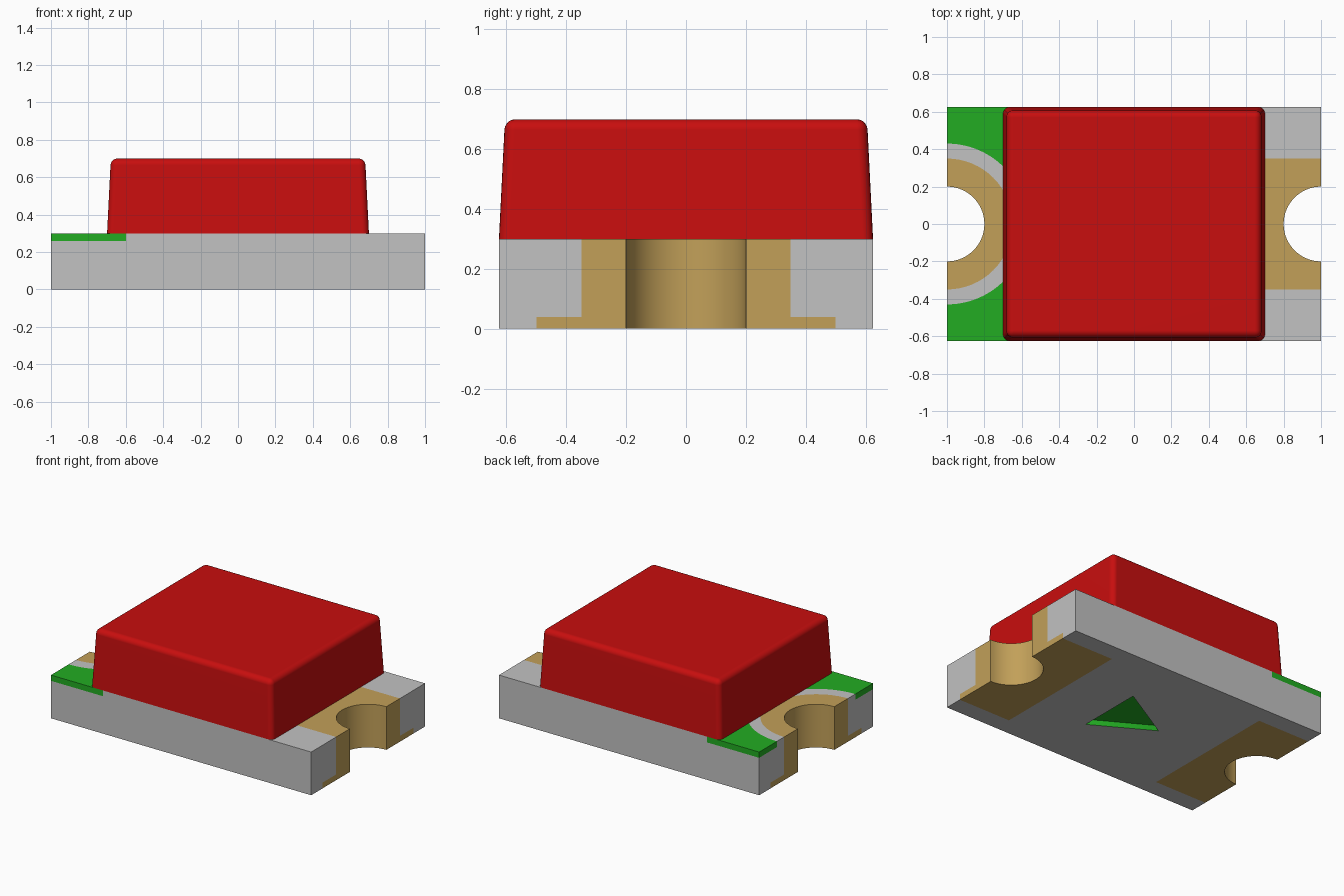
import bpy, bmesh, math

cube = bpy.data.objects.get("Cube")
if cube:
    bpy.data.objects.remove(cube, do_unlink=True)


def material(name, srgb):
    lin = [((c / 255 + 0.055) / 1.055) ** 2.4 if c > 10 else c / 255 / 12.92 for c in srgb]
    m = bpy.data.materials.new(name)
    m.use_nodes = True
    m.diffuse_color = (*lin, 1)
    bsdf = m.node_tree.nodes["Principled BSDF"]
    bsdf.inputs["Base Color"].default_value = (*lin, 1)
    bsdf.inputs["Roughness"].default_value = 0.5
    return m


GREY = material("board grey", (194, 194, 194))
GOLD = material("contact gold", (194, 160, 89))
GREEN = material("mask green", (34, 172, 34))
RED = material("lens red", (200, 14, 14))

# Main dimensions
W = 0.625                 # half depth of the board
PAD_X = 0.6               # inner edge of the contacts
NOTCH, RING, MASK = 0.2, 0.35, 0.43
Z_PAD, Z_MASK, Z_TOP, Z_LENS = 0.04, 0.26, 0.3, 0.7


def finish(name, bm, *mats):
    bmesh.ops.recalc_face_normals(bm, faces=bm.faces)
    mesh = bpy.data.meshes.new(name)
    bm.to_mesh(mesh)
    bm.free()
    obj = bpy.data.objects.new(name, mesh)
    bpy.context.collection.objects.link(obj)
    for m in mats:
        mesh.materials.append(m)
    bpy.ops.object.select_all(action='DESELECT')
    obj.select_set(True)
    bpy.context.view_layer.objects.active = obj
    bpy.ops.object.shade_smooth_by_angle(angle=math.radians(30))
    return obj


def prism(name, outline, z0, z1, mat, extra=None, rule=None):
    """Extrude a flat outline from z0 to z1; faces matching rule get the extra material."""
    bm = bmesh.new()
    face = bm.faces.new([bm.verts.new((x, y, z0)) for x, y in outline])
    top = bmesh.ops.extrude_face_region(bm, geom=[face])["geom"]
    bmesh.ops.translate(bm, vec=(0, 0, z1 - z0),
                        verts=[v for v in top if isinstance(v, bmesh.types.BMVert)])
    bm.normal_update()
    if rule:
        for f in bm.faces:
            f.material_index = int(rule(f))
    return finish(name, bm, *([mat, extra] if extra else [mat]))


def arc(r, a0, a1, n=32):
    """Arc about the middle of the right (-x) end, angles in degrees."""
    return [(-1 + r * math.cos(math.radians(a0 + (a1 - a0) * i / n)),
             r * math.sin(math.radians(a0 + (a1 - a0) * i / n))) for i in range(n + 1)]


def flip(pts, sx, sy):
    return [(x * sx, y * sy) for x, y in pts]


# Board bottom layer in two halves, with a triangular recess in the middle
tri = [(-0.2, 0), (0.2, 0.23), (0.2, -0.23)]
half = [(-1, W), (-1, 0.5), (-PAD_X, 0.5), (-PAD_X, 0), tri[0], tri[1], (0.2, 0),
        (PAD_X, 0), (PAD_X, 0.5), (1, 0.5), (1, W)]


def in_recess(f):
    c = f.calc_center_median()
    return abs(f.normal.z) < 0.5 and abs(c.x) < 0.21 and abs(c.y) < 0.24


for side, sy in (("back", 1), ("front", -1)):
    prism("board_base_" + side, flip(half, 1, sy), 0, Z_PAD, GREY, GREEN, in_recess)
prism("polarity_triangle", tri, Z_PAD - 0.003, Z_PAD, GREEN)

# Board core, open at the ends for the contacts
left_end = [(1, -W), (1, -RING), (PAD_X, -RING), (PAD_X, RING), (1, RING), (1, W)]
core = left_end + [(-1, W)] + arc(RING, 90, -90) + [(-1, -W)]
prism("board_core", core, Z_PAD, Z_MASK, GREY)

# Board top layer, leaving a grey band between contact and mask
cut = math.degrees(math.acos((1 - PAD_X) / MASK))
top = (left_end + [(-PAD_X, W)] + arc(MASK, cut, 90) + arc(RING, 90, -90)
       + arc(MASK, -90, -cut) + [(-PAD_X, -W)])
prism("board_top", top, Z_MASK, Z_TOP, GREY)

# Green mask corners
corner = [(-PAD_X, W), (-1, W)] + arc(MASK, 90, cut)
for side, sy in (("back", 1), ("front", -1)):
    prism("mask_corner_" + side, flip(corner, 1, sy), Z_MASK, Z_TOP, GREEN)

# Bottom contact pads and the notched end columns
notch = arc(NOTCH, 90, -90)
pad = [(-1, -0.5), (-PAD_X, -0.5), (-PAD_X, 0.5), (-1, 0.5)] + notch
block = [(-1, -RING), (-PAD_X, -RING), (-PAD_X, RING), (-1, RING)] + notch
for side, sx in (("right", 1), ("left", -1)):
    prism("bottom_pad_" + side, flip(pad, sx, 1), 0, Z_PAD, GOLD)
prism("end_contact_right", arc(RING, -90, 90) + notch, Z_PAD, Z_TOP, GOLD)
prism("end_contact_left", flip(block, -1, 1), Z_PAD, Z_TOP, GOLD)

# Tapered lens with rounded top and upright edges
bm = bmesh.new()
bmesh.ops.create_cube(bm, size=2)
for v in bm.verts:
    up = v.co.z > 0
    v.co = (v.co.x * (0.68 if up else 0.70), v.co.y * (0.605 if up else W),
            Z_LENS if up else Z_TOP)
edges = [e for e in bm.edges if max(v.co.z for v in e.verts) > 0.5]
bmesh.ops.bevel(bm, geom=edges, offset=0.035, segments=5, profile=0.5, affect='EDGES')
lens = finish("lens", bm, RED)
weighted = lens.modifiers.new("even_shading", 'WEIGHTED_NORMAL')
weighted.keep_sharp = True
